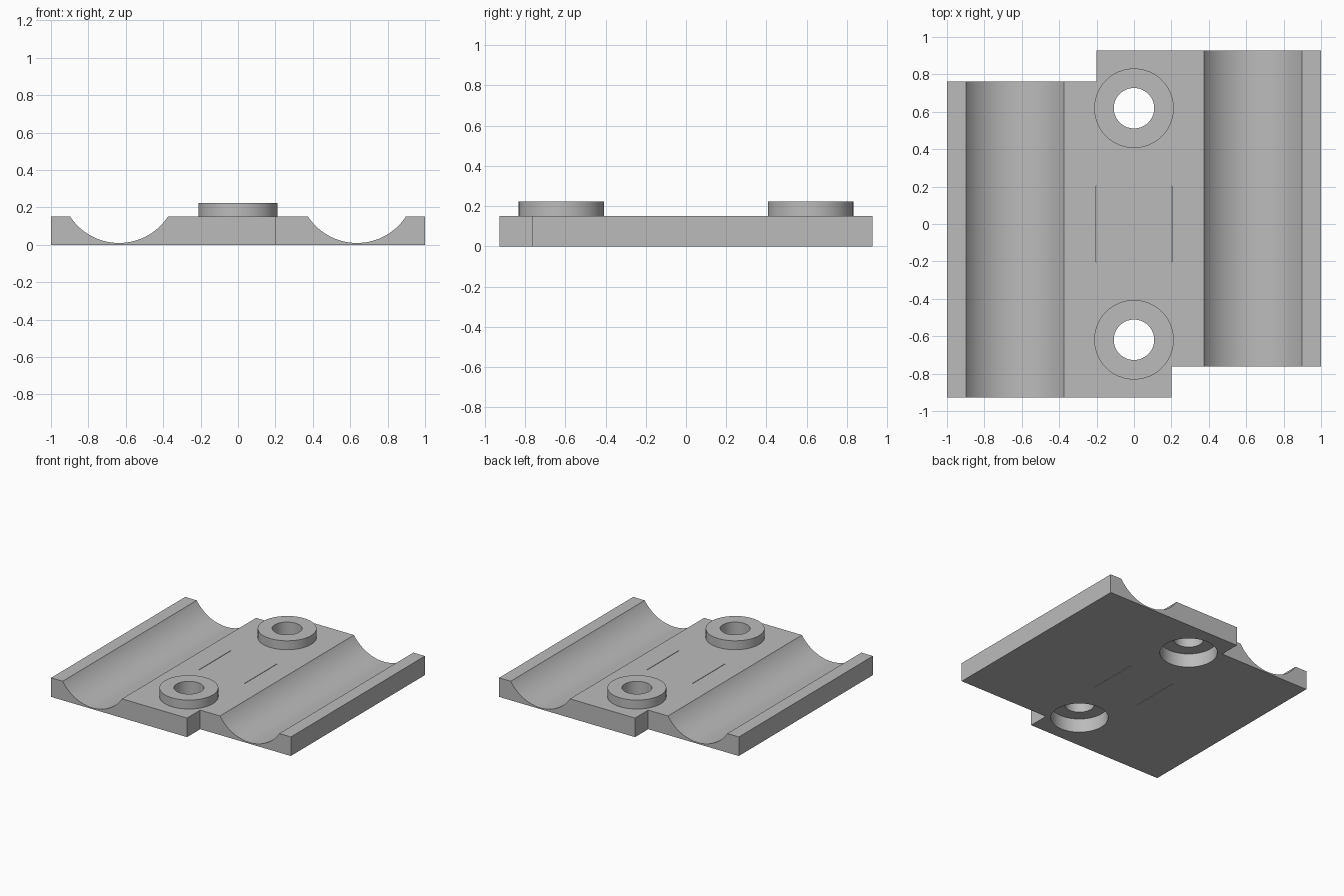
import bpy, bmesh
from math import radians

old = bpy.data.objects.get("Cube")
if old:
    bpy.data.objects.remove(old, do_unlink=True)

grey = bpy.data.materials.new("plain_grey")
grey.use_nodes = True
colour = (0.5, 0.5, 0.5, 1)
grey.diffuse_color = colour
grey.node_tree.nodes["Principled BSDF"].inputs["Base Color"].default_value = colour

THICK, BOSS_TOP, BORE_TOP = 0.152, 0.223, 0.11
LENGTH, STEP_Y, STEP_X = 0.928, 0.762, 0.2
BOSS_Y = 0.619


def prism(name, outline, z0, z1):
    """Extrude a flat outline from z0 to z1."""
    bm = bmesh.new()
    base = bm.faces.new([bm.verts.new((x, y, z0)) for x, y in outline])
    top = bmesh.ops.extrude_face_region(bm, geom=[base])["geom"]
    bmesh.ops.translate(bm, vec=(0, 0, z1 - z0),
                        verts=[v for v in top if isinstance(v, bmesh.types.BMVert)])
    bmesh.ops.recalc_face_normals(bm, faces=bm.faces)
    mesh = bpy.data.meshes.new(name)
    bm.to_mesh(mesh)
    bm.free()
    mesh.materials.append(grey)
    ob = bpy.data.objects.new(name, mesh)
    bpy.context.collection.objects.link(ob)
    return ob


def cylinder(name, r, loc, depth, rot=(0, 0, 0)):
    bpy.ops.mesh.primitive_cylinder_add(vertices=96, radius=r, depth=depth,
                                        location=loc, rotation=rot)
    ob = bpy.context.object
    ob.name = name
    ob.data.materials.append(grey)
    return ob


def combine(body, tool, operation):
    """Apply a boolean and discard its tool."""
    tool.hide_render = True
    mod = body.modifiers.new(tool.name, "BOOLEAN")
    mod.operation, mod.solver, mod.object = operation, "EXACT", tool
    bpy.context.view_layer.objects.active = body
    bpy.ops.object.modifier_apply(modifier=mod.name)
    bpy.data.objects.remove(tool, do_unlink=True)


# Plate with stepped outline, the same after a half turn
half = [(-1, -LENGTH), (STEP_X, -LENGTH), (STEP_X, -STEP_Y), (1, -STEP_Y)]
plate = prism("grooved_plate", half + [(-x, -y) for x, y in half], 0, THICK)

# Two round channels running front to back
half_width, floor = 0.262, 0.01
depth = THICK - floor
radius = (half_width ** 2 + depth ** 2) / (2 * depth)
for side in (-1, 1):
    combine(plate, cylinder("channel_cutter", radius, (side * 0.636, 0, floor + radius),
                            3, (radians(90), 0, 0)), "DIFFERENCE")

# Raised bosses, recessed from below and bored through
for end in (-1, 1):
    y = end * BOSS_Y
    low = 0.06
    combine(plate, cylinder("boss", 0.2125, (0, y, (low + BOSS_TOP) / 2),
                            BOSS_TOP - low), "UNION")
    combine(plate, cylinder("recess_cutter", 0.209, (0, y, BORE_TOP - 0.25), 0.5), "DIFFERENCE")
    combine(plate, cylinder("hole_cutter", 0.108, (0, y, 0), 1), "DIFFERENCE")

# Hairline slots through the middle
for side in (-1, 1):
    x, w, l = side * 0.202, 0.002, 0.203
    slot = prism("slot_cutter", [(x - w, -l), (x + w, -l), (x + w, l), (x - w, l)], -0.1, 0.4)
    combine(plate, slot, "DIFFERENCE")

bpy.ops.object.select_all(action="DESELECT")
plate.select_set(True)
bpy.context.view_layer.objects.active = plate
bpy.ops.object.shade_smooth_by_angle(angle=radians(25))
